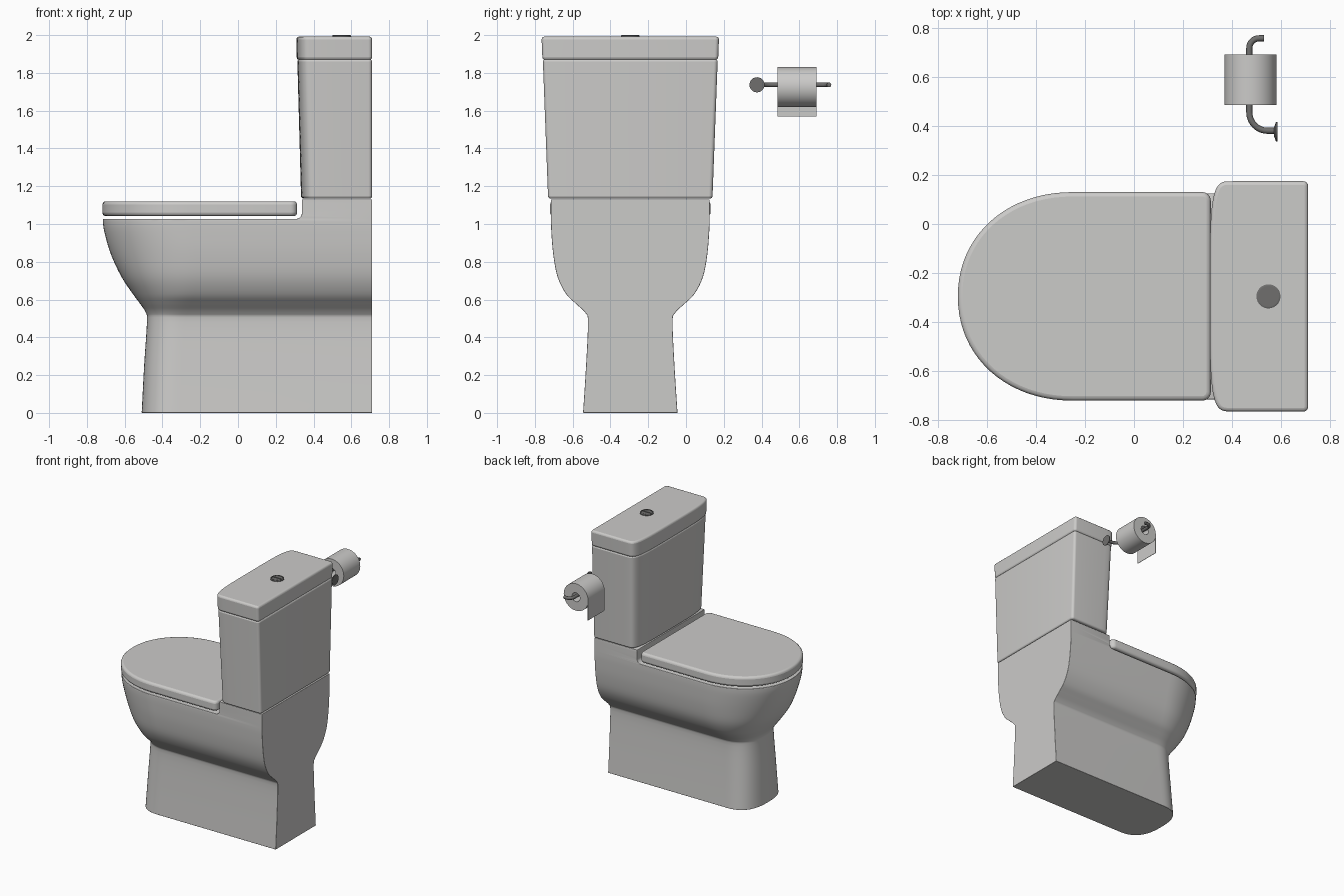
import bpy, bmesh, math
from mathutils import Vector, Matrix

if "Cube" in bpy.data.objects:
    bpy.data.objects.remove(bpy.data.objects["Cube"], do_unlink=True)

CY = -0.295      # centre line of the toilet
BACK = 0.71      # wall plane


def material(name, value):
    m = bpy.data.materials.new(name)
    m.use_nodes = True
    colour = (value, value * 0.99, value * 0.97, 1)
    m.diffuse_color = colour
    m.node_tree.nodes["Principled BSDF"].inputs["Base Color"].default_value = colour
    return m


porcelain = material("porcelain", 0.6)
paper = material("paper", 0.6)
metal = material("dark metal", 0.16)


def finish(bm, name, mat, angle=35):
    bmesh.ops.recalc_face_normals(bm, faces=bm.faces)
    mesh = bpy.data.meshes.new(name)
    bm.to_mesh(mesh)
    bm.free()
    ob = bpy.data.objects.new(name, mesh)
    bpy.context.collection.objects.link(ob)
    mesh.materials.append(mat)
    smooth(ob, angle)
    return ob


def smooth(ob, angle=35):
    bpy.ops.object.select_all(action="DESELECT")
    ob.select_set(True)
    bpy.context.view_layer.objects.active = ob
    bpy.ops.object.shade_smooth_by_angle(angle=math.radians(angle))


def apply_modifiers(ob):
    bpy.context.view_layer.objects.active = ob
    for mod in list(ob.modifiers):
        bpy.ops.object.modifier_apply(modifier=mod.name)


def soften(ob, width, angle=40):
    mod = ob.modifiers.new("soft edges", "BEVEL")
    mod.width, mod.segments = width, 3
    mod.limit_method, mod.angle_limit = "ANGLE", math.radians(angle)
    apply_modifiers(ob)
    smooth(ob)


def outline(front, back, half, nose, power, z, corner=0.0, steps=40):
    """Plan section: superellipse nose toward -x, straight sides, flat back."""
    pts = []
    for i in range(steps + 1):
        a = math.pi * (i / steps - 0.5)
        c, s = abs(math.cos(a)), math.sin(a)
        pts.append((front + nose * (1 - c ** (2 / power)),
                    CY + half * math.copysign(abs(s) ** (2 / power), s), z))
    for side in (1, -1):
        arc = []
        for k in range(7 if corner else 1):
            a = math.pi / 2 * k / 6
            arc.append((back - corner + corner * math.sin(a),
                        CY + side * (half - corner + corner * math.cos(a)), z))
        pts += arc if side > 0 else arc[::-1]
    return pts


def loft(sections, name, mat):
    bm = bmesh.new()
    rings = [[bm.verts.new(p) for p in sec] for sec in sections]
    n = len(rings[0])
    for a, b in zip(rings, rings[1:]):
        for i in range(n):
            j = (i + 1) % n
            bm.faces.new((a[i], a[j], b[j], b[i]))
    bm.faces.new(rings[0])
    bm.faces.new(rings[-1])
    return finish(bm, name, mat)


def prism(points, offset, name, mat):
    bm = bmesh.new()
    face = bm.faces.new([bm.verts.new(p) for p in points])
    new = bmesh.ops.extrude_face_region(bm, geom=[face])["geom"]
    bmesh.ops.translate(bm, vec=offset,
                        verts=[v for v in new if isinstance(v, bmesh.types.BMVert)])
    return finish(bm, name, mat)


def catmull(rows, steps):
    """Smooth the rows of section parameters."""
    out = []
    rows = [Vector(r) for r in rows]
    for i in range(len(rows) - 1):
        p0, p1 = rows[max(i - 1, 0)], rows[i]
        p2, p3 = rows[i + 1], rows[min(i + 2, len(rows) - 1)]
        for k in range(steps):
            t = k / steps
            out.append(0.5 * (2 * p1 + (p2 - p0) * t + (2 * p0 - 5 * p1 + 4 * p2 - p3) * t * t
                              + (3 * p1 - p0 - 3 * p2 + p3) * t ** 3))
    return out + [rows[-1]]


# Pedestal and bowl: height, front x, half width, nose length, roundness
rows = [(0.00, -0.510, 0.250, 0.20, 2.6), (0.25, -0.497, 0.234, 0.20, 2.6),
        (0.48, -0.482, 0.224, 0.20, 2.6), (0.53, -0.488, 0.238, 0.22, 2.5),
        (0.58, -0.520, 0.290, 0.27, 2.4), (0.63, -0.557, 0.340, 0.33, 2.3),
        (0.72, -0.617, 0.385, 0.40, 2.2), (0.84, -0.673, 0.408, 0.45, 2.1),
        (0.96, -0.708, 0.418, 0.47, 2.1), (1.03, -0.716, 0.420, 0.47, 2.1),
        (1.13, -0.718, 0.420, 0.47, 2.1)]
bowl = loft([outline(f, BACK, h, n, p, z) for z, f, h, n, p in catmull(rows, 4)],
            "bowl_and_pedestal", porcelain)

# Lower the rim in front of the cistern deck, leaving a fillet
r, rim, deck = 0.03, 1.027, 0.338
profile = [(-1, 1.3), (-1, rim)]
profile += [(deck - r + r * math.sin(a), rim + r - r * math.cos(a))
            for a in (math.pi / 2 * k / 5 for k in range(6))]
profile.append((deck, 1.3))
cutter = prism([(x, -1.2, z) for x, z in profile], (0, 2, 0), "rim_cutter", porcelain)
cut = bowl.modifiers.new("rim", "BOOLEAN")
cut.operation, cut.object, cut.solver = "DIFFERENCE", cutter, "EXACT"
apply_modifiers(bowl)
bpy.data.objects.remove(cutter, do_unlink=True)
soften(bowl, 0.012)

# Seat lid
lid = loft([outline(-0.718, 0.313, 0.425, 0.47, 2.1, z, 0.035) for z in (1.042, 1.12)],
           "seat_lid", porcelain)
soften(lid, 0.018)

# Cistern, tapering downward, with its cover
tank = loft([outline(f, BACK, h, 0.1, 4.5, z, 0.02)
             for z, f, h in ((1.135, 0.334, 0.435), (1.872, 0.314, 0.463))],
            "cistern", porcelain)
soften(tank, 0.012)
cover = loft([outline(f, BACK, h, 0.1, 4.5, z, 0.02)
              for z, f, h in ((1.868, 0.311, 0.465), (1.992, 0.309, 0.470))],
             "cistern_cover", porcelain)
soften(cover, 0.015)


def lathe(profile, centre, axis, name, mat, steps=48):
    """Spin a closed (radius, height) profile about an axis."""
    bm = bmesh.new()
    turn = Vector((0, 0, 1)).rotation_difference(Vector(axis)).to_matrix().to_4x4()
    verts = [bm.verts.new((q, 0, h)) for q, h in profile]
    edges = [bm.edges.new((verts[i - 1], verts[i])) for i in range(len(verts))]
    bmesh.ops.spin(bm, geom=verts + edges, axis=(0, 0, 1), cent=(0, 0, 0),
                   angle=math.tau, steps=steps, use_duplicate=False)
    bmesh.ops.remove_doubles(bm, verts=bm.verts, dist=1e-5)
    bmesh.ops.transform(bm, matrix=Matrix.Translation(centre) @ turn, verts=bm.verts)
    return finish(bm, name, mat)


# Flush button: ring, recessed floor and two half plates
BX = 0.548
lathe([(0, 0), (0.049, 0), (0.049, 0.008), (0.046, 0.01), (0.041, 0.01), (0.041, 0.005), (0, 0.005)],
      (BX, CY, 1.99), (0, 0, 1), "flush_button_ring", metal)
for side, label in ((1, "left"), (-1, "right")):
    half = [(BX + 0.038 * math.cos(a), CY + side * (0.004 + 0.034 * math.sin(a)), 1.993)
            for a in (math.pi * k / 16 for k in range(17))]
    prism(half, (0, 0, 0.006), "flush_button_" + label, metal)

# Paper roll and hanging sheet
RX, RZ, RR = 0.475, 1.725, 0.106
lathe([(0.035, 0), (RR, 0), (RR, 0.205), (0.035, 0.205)], (RX, 0.485, RZ), (0, 1, 0),
      "paper_roll", paper)
prism([(RX - RR, 0.485, RZ), (RX - RR, 0.69, RZ), (RX - RR, 0.69, 1.57), (RX - RR, 0.485, 1.57)],
      (0.003, 0, 0), "paper_sheet", paper)

# Holder: bent rod and wall flange
corners = [(0.575, 0.38), (0.47, 0.38), (0.47, 0.757), (0.53, 0.757)]
bends = [0, 0.075, 0.04, 0]
path = []
for i, (p, bend) in enumerate(zip(map(Vector, corners), bends)):
    if not bend:
        path.append(p)
        continue
    a = p + (Vector(corners[i - 1]) - p).normalized() * bend
    b = p + (Vector(corners[i + 1]) - p).normalized() * bend
    centre = a + b - p
    path += [centre + (a - centre) * math.cos(t) + (b - centre) * math.sin(t)
             for t in (math.pi / 2 * k / 8 for k in range(9))]
curve = bpy.data.curves.new("holder_rod", "CURVE")
curve.dimensions, curve.bevel_depth, curve.bevel_resolution = "3D", 0.0125, 4
curve.use_fill_caps = True
spline = curve.splines.new("POLY")
spline.points.add(len(path) - 1)
for pt, p in zip(spline.points, path):
    pt.co = (p.x, p.y, 1.737, 1)
rod = bpy.data.objects.new("holder_rod", curve)
bpy.context.collection.objects.link(rod)
curve.materials.append(metal)
bpy.ops.object.select_all(action="DESELECT")
rod.select_set(True)
bpy.context.view_layer.objects.active = rod
bpy.ops.object.convert(target="MESH")
smooth(rod)
lathe([(0, 0), (0.04, 0), (0.04, 0.005), (0.016, 0.014), (0, 0.014)], (0.584, 0.376, 1.737),
      (-1, 0, 0), "holder_flange", metal)
